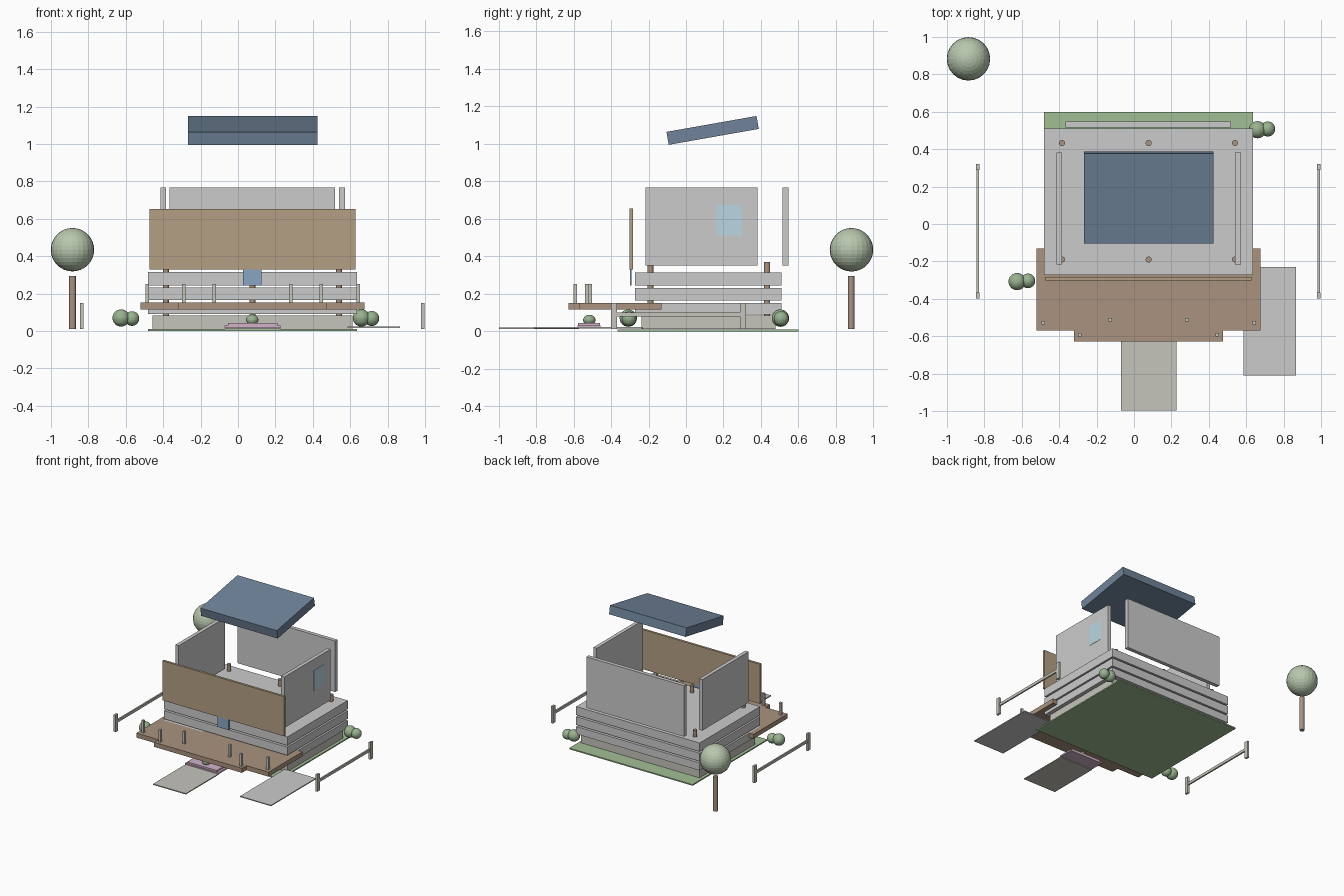
import bpy
from math import radians

if "Cube" in bpy.data.objects:
    bpy.data.objects.remove(bpy.data.objects["Cube"])

CX = 0.078  # house centre line


def material(name, r, g, b):
    m = bpy.data.materials.new(name)
    m.diffuse_color = (r, g, b, 1)
    m.use_nodes = True
    m.node_tree.nodes["Principled BSDF"].inputs["Base Color"].default_value = m.diffuse_color
    return m


WOOD = material("wood", 0.40, 0.29, 0.21)
CLAD = material("cladding", 0.46, 0.35, 0.23)
ROOF = material("roof_blue", 0.16, 0.23, 0.32)
DOOR = material("door_blue", 0.25, 0.38, 0.53)
GLASS = material("glass", 0.50, 0.68, 0.75)
LAWN = material("lawn", 0.36, 0.52, 0.30)
LEAF = material("leaf", 0.32, 0.45, 0.28)
CROWN = material("crown", 0.48, 0.57, 0.42)
STONE = material("stone", 0.56, 0.55, 0.50)
PINK = material("flower_pink", 0.65, 0.45, 0.58)
BARK = material("bark", 0.40, 0.29, 0.23)


def finish(name, mat):
    ob = bpy.context.object
    ob.name = name
    if mat:
        ob.data.materials.append(mat)
    return ob


def box(name, x, y, z, mat=None, tilt=0):
    """Box from (min, max) ranges, optionally tilted about x."""
    bpy.ops.mesh.primitive_cube_add(
        size=1, location=[(a + b) / 2 for a, b in (x, y, z)], rotation=(tilt, 0, 0))
    ob = finish(name, mat)
    ob.scale = [b - a for a, b in (x, y, z)]
    return ob


def around(c, half):
    return (c - half, c + half)


def cylinder(name, x, y, z, r, mat):
    bpy.ops.mesh.primitive_cylinder_add(
        vertices=16, radius=r, depth=z[1] - z[0], location=(x, y, sum(z) / 2))
    return finish(name, mat)


def ball(name, loc, r, mat, squash=1):
    bpy.ops.mesh.primitive_uv_sphere_add(segments=24, ring_count=16, radius=r, location=loc)
    ob = finish(name, mat)
    ob.scale.z = squash
    return ob


# Lawn, foundation and stacked floor slabs
box("lawn", around(CX, 0.558), (-0.365, 0.6), (0, 0.01), LAWN)
box("foundation", around(CX, 0.535), (-0.238, 0.478), (0.012, 0.083), STONE)
for i, z in enumerate([(0.09, 0.152), (0.165, 0.232), (0.245, 0.315)]):
    box(f"floor_slab_{i + 1}", around(CX, 0.558), (-0.272, 0.51), z)

# Columns through the slabs
for x in (-0.385, CX, 0.54):
    for y in (-0.19, 0.433):
        cylinder("column", x, y, (0.083, 0.37), 0.016, WOOD)

# Exploded walls, front cladding, door and window
wall_z = (0.35, 0.767)
for side, name in ((-1, "left_wall"), (1, "right_wall")):
    box(name, around(CX + side * 0.478, 0.015), (-0.217, 0.381), wall_z)
box("back_wall", around(CX - 0.002, 0.442), (0.516, 0.547), wall_z)
box("front_wall", around(CX, 0.55), (-0.302, -0.283), (0.33, 0.654), CLAD)
box("front_door", around(CX - 0.002, 0.05), (-0.3, -0.29), (0.245, 0.45), DOOR)
box("window", around(CX + 0.49, 0.005), (0.162, 0.3), (0.51, 0.675), GLASS)

# Tilted roof slab
box("roof", around(CX, 0.346), around(0.142, 0.244), around(1.072, 0.035), ROOF, radians(10))

# Porch deck with front bay and railing posts
box("deck", around(CX, 0.598), (-0.57, -0.13), (0.115, 0.152), WOOD)
box("deck_bay", around(CX, 0.398), (-0.628, -0.57), (0.115, 0.152), WOOD)
for side in (-1, 1):
    for dx, y in ((0.564, -0.529), (0.367, -0.592), (0.205, -0.512)):
        box("deck_post", around(CX + side * dx, 0.0095), around(y, 0.0095), (0.152, 0.252), STONE)

# Paths, entry steps and planter bush
box("walkway", around(CX, 0.148), (-0.997, -0.57), (0.012, 0.02), STONE)
box("driveway", (0.586, 0.866), (-0.81, -0.23), (0.016, 0.024))
box("lower_step", around(CX, 0.15), (-0.58, -0.455), (0.018, 0.03), PINK)
box("upper_step", around(CX, 0.132), (-0.575, -0.46), (0.03, 0.043), PINK)
ball("planter_bush", (CX - 0.002, -0.516, 0.06), 0.033, LEAF, 0.85)

# Side fences
for x in (-0.836, 0.988):
    for y in (-0.383, 0.305):
        box("fence_post", around(x, 0.009), around(y, 0.016), (0.012, 0.15), STONE)
    box("fence_rail", around(x, 0.006), (-0.367, 0.289), (0.078, 0.1), STONE)

# Shrubs and tree
for loc, r in (((0.66, 0.504, 0.07), 0.046), ((0.715, 0.508, 0.067), 0.04),
               ((-0.625, -0.308, 0.07), 0.046), ((-0.567, -0.304, 0.067), 0.039)):
    ball("shrub", loc, r, LEAF)
cylinder("tree_trunk", -0.885, 0.882, (0.012, 0.295), 0.018, BARK)
ball("tree_crown", (-0.885, 0.883, 0.435), 0.116, CROWN)
